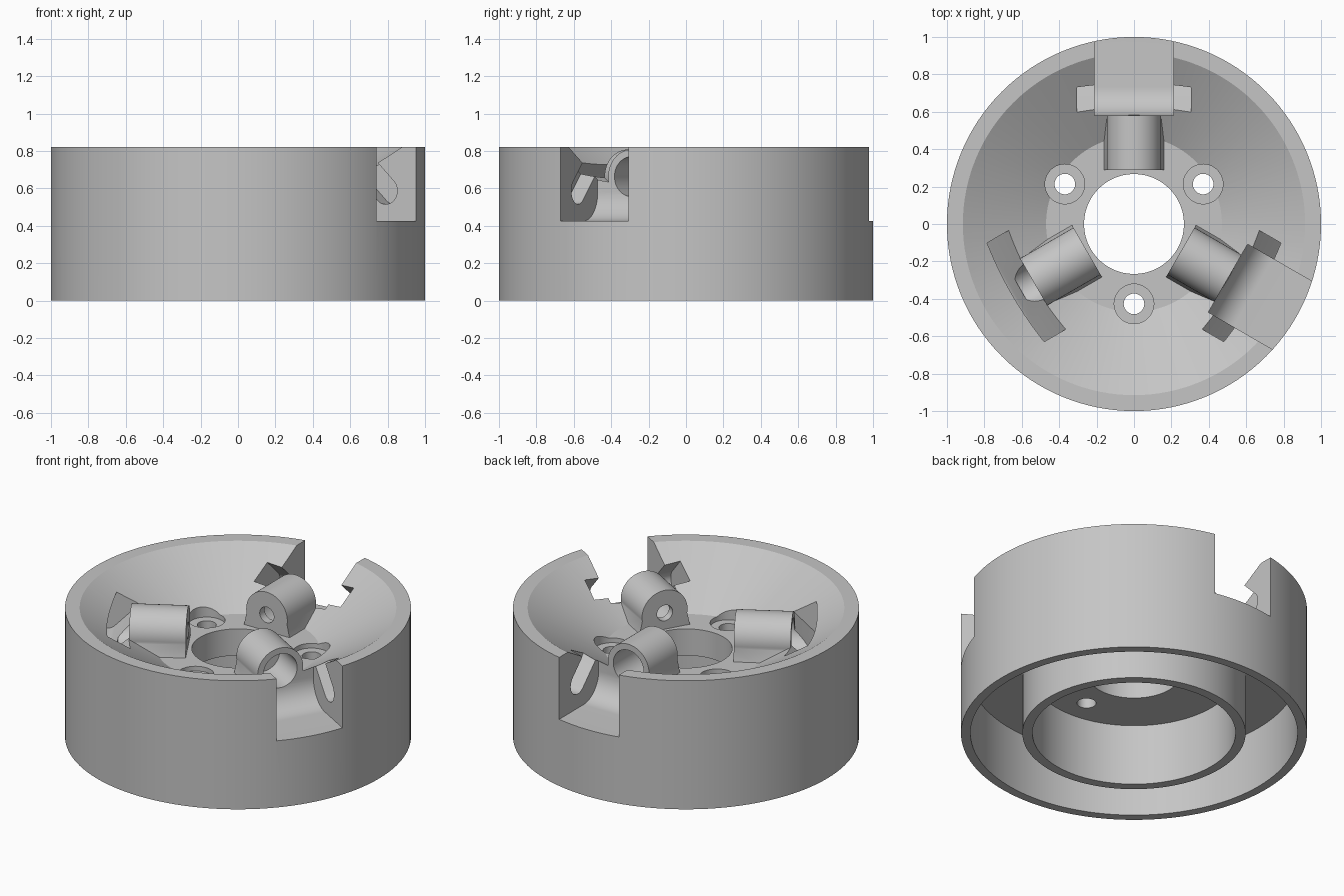
import bpy
import bmesh
from math import sin, cos, pi, radians
from mathutils import Matrix, Vector

cube = bpy.data.objects.get("Cube")
if cube:
    bpy.data.objects.remove(cube, do_unlink=True)

grey = bpy.data.materials.new("plain grey")
grey.use_nodes = True
tone = (0.56, 0.56, 0.56, 1)
grey.diffuse_color = tone
grey.node_tree.nodes["Principled BSDF"].inputs["Base Color"].default_value = tone


def finish(name, bm):
    bmesh.ops.recalc_face_normals(bm, faces=bm.faces)
    mesh = bpy.data.meshes.new(name)
    bm.to_mesh(mesh)
    bm.free()
    mesh.materials.append(grey)
    obj = bpy.data.objects.new(name, mesh)
    bpy.context.collection.objects.link(obj)
    return obj


def arc(cx, cz, r, start, end, steps):
    angles = [radians(start + (end - start) * i / steps) for i in range(steps + 1)]
    return [(cx + r * cos(a), cz + r * sin(a)) for a in angles]


def lathe(name, profile, steps=128):
    bm = bmesh.new()
    verts = [bm.verts.new((r, 0, z)) for r, z in profile]
    edges = [bm.edges.new((v, verts[i - 1])) for i, v in enumerate(verts)]
    bmesh.ops.spin(bm, geom=verts + edges, axis=(0, 0, 1), cent=(0, 0, 0),
                   angle=2 * pi, steps=steps, use_merge=True)
    bmesh.ops.remove_doubles(bm, verts=bm.verts, dist=1e-5)
    return finish(name, bm)


def prism(name, points, place, depth, angle):
    """Extrude an outline along depth, then turn it about the vertical axis."""
    bm = bmesh.new()
    face = bm.faces.new([bm.verts.new(place(a, b)) for a, b in points])
    new = bmesh.ops.extrude_face_region(bm, geom=[face])["geom"]
    bmesh.ops.translate(bm, vec=Vector(depth),
                        verts=[g for g in new if isinstance(g, bmesh.types.BMVert)])
    bm.transform(Matrix.Rotation(radians(angle), 4, "Z"))
    return finish(name, bm)


def side_cut(name, points, half, angle):
    # outline in (radius, height), extruded across the slot
    return prism(name, points, lambda r, z: (r, -half, z), (0, 2 * half, 0), angle)


def radial_bar(name, points, start, end, angle):
    # outline in (across, height), extruded outward
    return prism(name, points, lambda x, z: (start, x, z), (end - start, 0, 0), angle)


def drill(name, x, y, r, low, high):
    return prism(name, arc(x, y, r, 0, 352.5, 47), lambda a, b: (a, b, low),
                 (0, 0, high - low), 0)


def combine(target, tool, operation):
    mod = target.modifiers.new(operation, "BOOLEAN")
    mod.operation = operation
    mod.solver = "EXACT"
    mod.object = tool
    bpy.context.view_layer.objects.active = target
    bpy.ops.object.modifier_apply(modifier=mod.name)
    bpy.data.objects.remove(tool, do_unlink=True)


# Round housing with conical bowl, central hole and hollow double-walled base
body = lathe("housing", [
    (0.267, 0.39), (0.587, 0.39), (0.587, 0), (0.645, 0), (0.645, 0.39),
    (0.945, 0.39), (0.945, 0), (1, 0), (1, 0.82), (0.915, 0.82),
    (0.47, 0.56), (0.267, 0.56)])

stations = (90, 210, 330)
axis_z = 0.663

# Slanted pin grooves either side of each slot
for angle in stations:
    groove = arc(0.79, 0.587, 0.072, -135, 45, 20)
    groove += [(r - 0.4, z + 0.4) for r, z in (groove[-1], groove[0])]
    combine(body, side_cut("pin_groove", groove, 0.305, angle), "DIFFERENCE")

# Flared bosses with round tops
for angle in stations:
    outline = [(-0.178, 0.48), (0.178, 0.48)] + arc(0, axis_z, 0.145, -10, 190, 40)
    combine(body, radial_bar("boss", outline, 0.29, 0.62, angle), "UNION")

# Jaw slots with a rounded inner corner
for angle in stations:
    slot = arc(0.735, 0.58, 0.155, 180, 270, 16)
    slot += [(1.2, 0.425), (1.2, 1), (0.58, 1)]
    combine(body, side_cut("jaw_slot", slot, 0.21, angle), "DIFFERENCE")

# Stepped bore through each boss
for angle in stations:
    for radius, start, end in ((0.107, 0.34, 0.7), (0.05, 0.2, 0.4)):
        ring = arc(0, axis_z, radius, 0, 352.5, 47)
        combine(body, radial_bar("bore", ring, start, end, angle), "DIFFERENCE")

# Counterbored screw holes between the bosses
for angle in (30, 150, 270):
    x, y = 0.427 * cos(radians(angle)), 0.427 * sin(radians(angle))
    combine(body, drill("counterbore", x, y, 0.106, 0.53, 1), "DIFFERENCE")
    combine(body, drill("screw_hole", x, y, 0.055, 0.3, 0.7), "DIFFERENCE")

# Smooth round walls, crisp edges
bpy.ops.object.select_all(action="DESELECT")
body.select_set(True)
bpy.context.view_layer.objects.active = body
bpy.ops.object.shade_smooth_by_angle(angle=radians(22))
